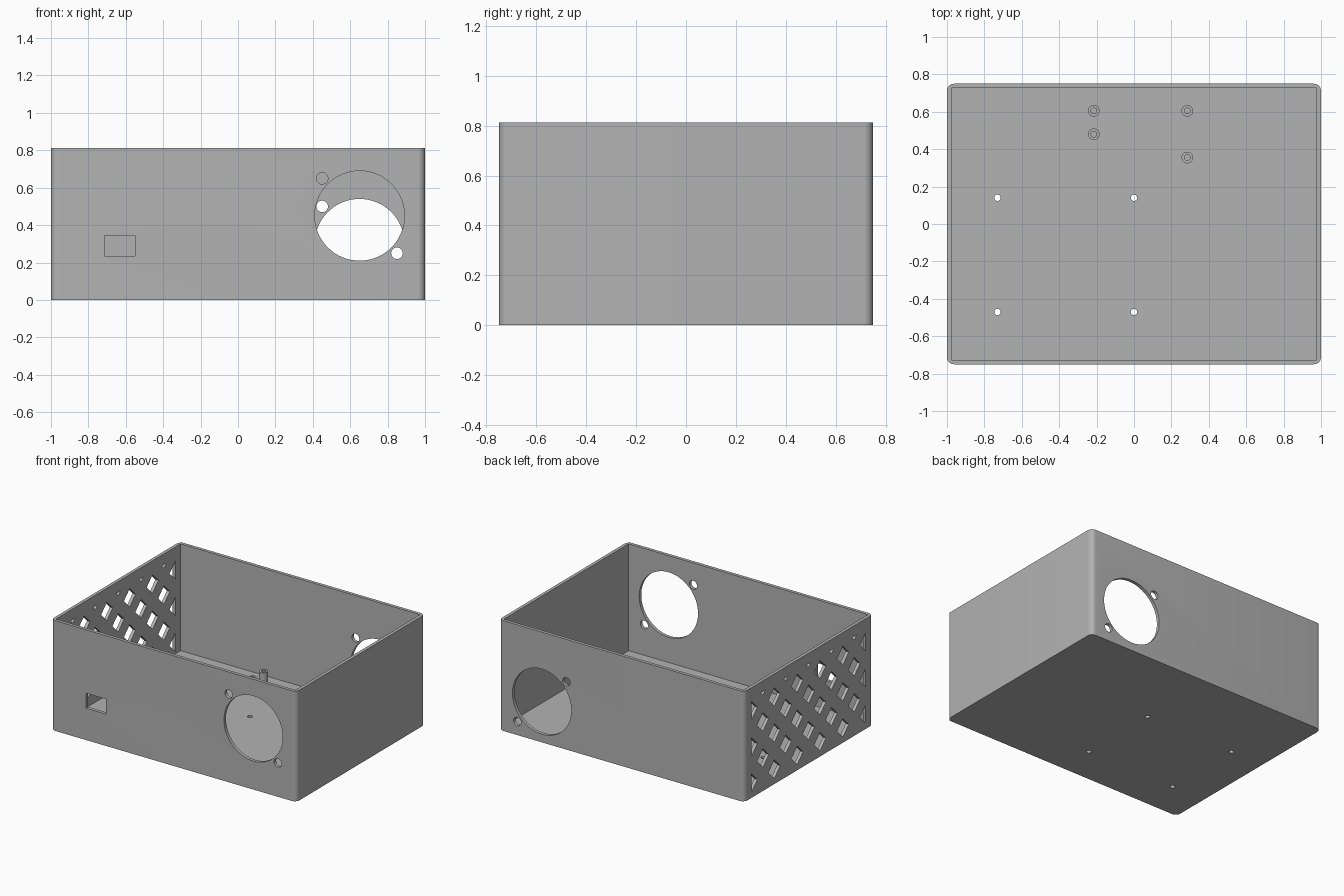
import bpy, bmesh, math
from mathutils import Matrix, Vector

if "Cube" in bpy.data.objects:
    bpy.data.objects.remove(bpy.data.objects["Cube"])

W, D, H = 1.0, 0.75, 0.8125      # half width, half depth, height
WALL, FLOOR, R = 0.024, 0.025, 0.038

grey = bpy.data.materials.new("plain grey")
grey.diffuse_color = (0.45, 0.45, 0.45, 1)
grey.use_nodes = True
grey.node_tree.nodes["Principled BSDF"].inputs["Base Color"].default_value = grey.diffuse_color


def prism(bm, pts, offset):
    """Extrude a closed loop of points along an offset vector."""
    face = bm.faces.new([bm.verts.new(p) for p in pts])
    res = bmesh.ops.extrude_face_region(bm, geom=[face])
    verts = [v for v in res["geom"] if isinstance(v, bmesh.types.BMVert)]
    bmesh.ops.translate(bm, verts=verts, vec=offset)


def circle(cx, cy, r, n):
    return [(cx + r * math.cos(2 * math.pi * i / n),
             cy + r * math.sin(2 * math.pi * i / n)) for i in range(n)]


def make(name, bm):
    bmesh.ops.recalc_face_normals(bm, faces=bm.faces)
    me = bpy.data.meshes.new(name)
    bm.to_mesh(me)
    bm.free()
    me.materials.append(grey)
    ob = bpy.data.objects.new(name, me)
    bpy.context.collection.objects.link(ob)
    return ob


def cut(ob, bm):
    """Subtract a temporary cutter and remove it."""
    cutter = make("cutter", bm)
    cutter.hide_render = True
    mod = ob.modifiers.new("cut", 'BOOLEAN')
    mod.operation, mod.solver, mod.object = 'DIFFERENCE', 'EXACT', cutter
    bpy.context.view_layer.objects.active = ob
    bpy.ops.object.modifier_apply(modifier=mod.name)
    bpy.data.objects.remove(cutter)


# Case: rounded block hollowed from above
outline = []
for k, (sx, sy) in enumerate([(1, 1), (-1, 1), (-1, -1), (1, -1)]):
    for i in range(9):
        a = math.pi / 2 * (k + i / 8)
        outline.append((sx * (W - R) + R * math.cos(a), sy * (D - R) + R * math.sin(a), 0))
bm = bmesh.new()
prism(bm, outline, (0, 0, H))
case = make("case", bm)

x, y = W - WALL, D - WALL
bm = bmesh.new()
prism(bm, [(-x, -y, FLOOR), (x, -y, FLOOR), (x, y, FLOOR), (-x, y, FLOOR)], (0, 0, 1))
cut(case, bm)

# Fan openings with two screw holes each, front and back
bm = bmesh.new()
for wall_y, zc in ((-D, 0.45), (D, 0.30)):
    for cx, cz, r, n in ((0.65, zc, 0.24, 64), (0.45, zc + 0.2, 0.031, 24), (0.85, zc - 0.2, 0.031, 24)):
        prism(bm, [(px, wall_y - 0.06, pz) for px, pz in circle(cx, cz, r, n)], (0, 0.12, 0))

# Rectangular socket opening in the front
prism(bm, [(px, -D - 0.06, pz) for px, pz in
           ((-0.715, 0.235), (-0.55, 0.235), (-0.55, 0.345), (-0.715, 0.345))], (0, 0.12, 0))

# Screw holes through the floor
for hx in (-0.73, 0.0):
    for hy in (-0.47, 0.14):
        prism(bm, [(px, py, -0.05) for px, py in circle(hx, hy, 0.017, 20)], (0, 0, 0.12))

# Diamond lattice vents in the left wall, trimmed at the sides and top
P, S, EDGE, TOP = 0.266, 0.068, 0.665, 0.735
for row in range(6):
    odd = row % 2
    zc = 0.11 + row * P / 2
    for col in range(5 if odd else 6):
        yc = -EDGE + (col + odd / 2) * P
        if row == 5:
            w = TOP - (zc - S)
            pts = [(yc, zc - S), (yc + w, TOP), (yc - w, TOP)]
        else:
            pts = [(yc, zc - S), (yc + S, zc), (yc, zc + S), (yc - S, zc)]
            pts = [p for p in pts if abs(p[0]) < EDGE + 0.001]
        prism(bm, [(-W - 0.06, py, pz) for py, pz in pts], (0.12, 0, 0))
cut(case, bm)

# Hollow standoffs on the floor
posts = []
for i, (px, py) in enumerate([(-0.215, 0.605), (-0.215, 0.48), (0.285, 0.605), (0.285, 0.355)]):
    bm = bmesh.new()
    prism(bm, [(a, b, FLOOR - 0.005) for a, b in circle(px, py, 0.031, 24)], (0, 0, 0.105))
    post = make(f"standoff_{i + 1}", bm)
    bm = bmesh.new()
    prism(bm, [(a, b, FLOOR) for a, b in circle(px, py, 0.0155, 24)], (0, 0, 0.3))
    cut(post, bm)
    posts.append(post)

# Smooth the rounded surfaces, keep the edges sharp
for ob in [case] + posts:
    bpy.ops.object.select_all(action='DESELECT')
    ob.select_set(True)
    bpy.context.view_layer.objects.active = ob
    bpy.ops.object.shade_smooth_by_angle(angle=math.radians(30))
